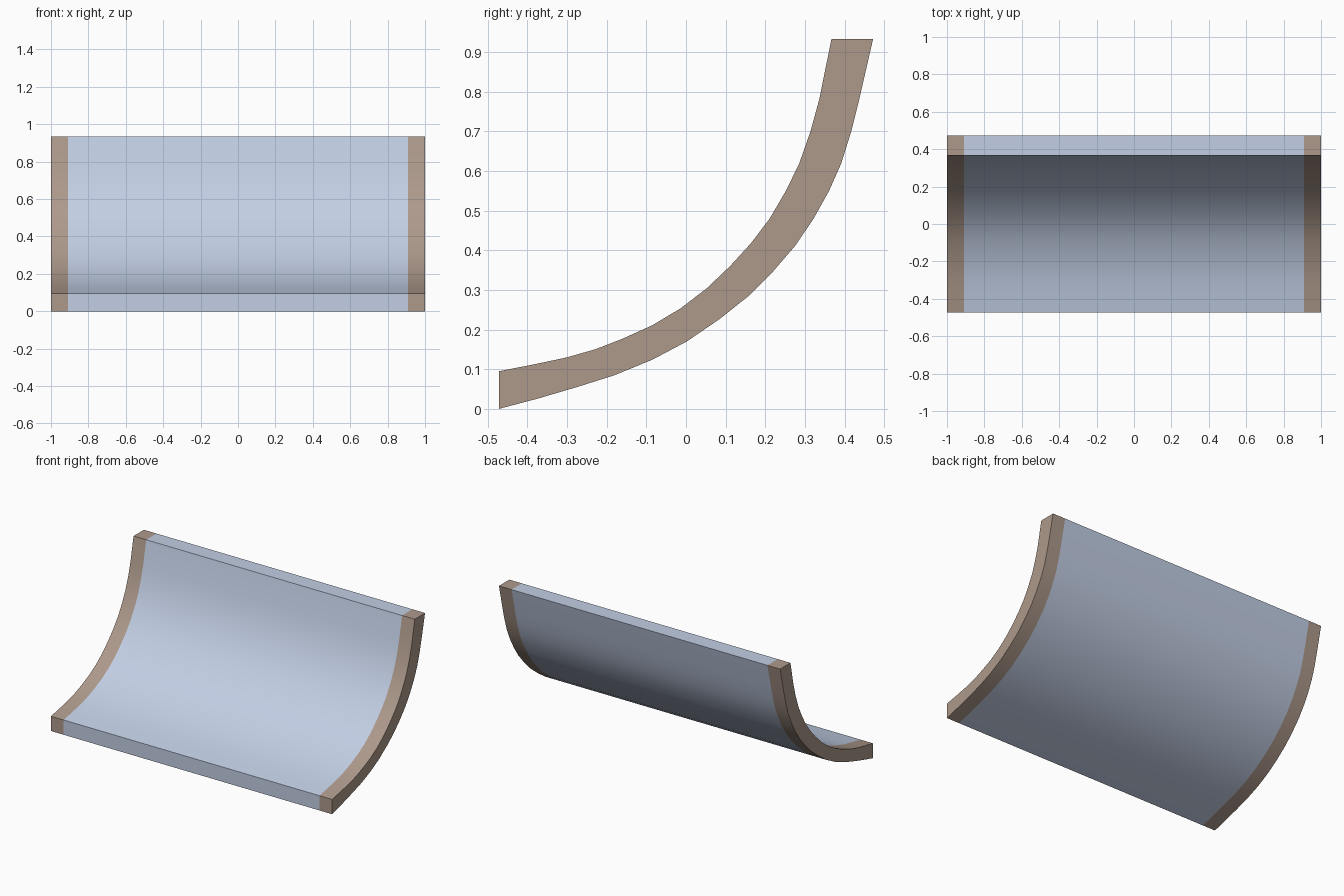
import bpy, bmesh, math

if "Cube" in bpy.data.objects:
    bpy.data.objects.remove(bpy.data.objects["Cube"])

# Cross-section (y, z): inner concave side and outer convex side
INNER = [(-.472, .095), (-.385, .112), (-.30, .13), (-.23, .15), (-.16, .177),
         (-.085, .211), (-.013, .254), (.052, .304), (.111, .36), (.164, .418),
         (.211, .48), (.252, .55), (.286, .62), (.314, .70), (.336, .78), (.367, .933)]
OUTER = [(-.472, 0), (-.37, .027), (-.275, .055), (-.18, .085), (-.085, .124),
         (.002, .17), (.084, .226), (.157, .284), (.22, .347), (.276, .412),
         (.322, .48), (.361, .55), (.392, .62), (.417, .70), (.437, .78), (.472, .933)]


def material(name, color):
    mat = bpy.data.materials.new(name)
    mat.diffuse_color = color
    mat.use_nodes = True
    mat.node_tree.nodes["Principled BSDF"].inputs["Base Color"].default_value = mat.diffuse_color
    return mat


def curved_slab(name, x0, x1, mat):
    """Extrude the curved cross-section from x0 to x1."""
    bm = bmesh.new()
    rows = [[[bm.verts.new((x, y, z)) for y, z in side] for side in (INNER, OUTER)]
            for x in (x0, x1)]
    (ia, oa), (ib, ob) = rows
    for k in range(len(INNER) - 1):
        bm.faces.new((ia[k], ib[k], ib[k + 1], ia[k + 1]))
        bm.faces.new((oa[k], oa[k + 1], ob[k + 1], ob[k]))
        bm.faces.new((ia[k], ia[k + 1], oa[k + 1], oa[k]))
        bm.faces.new((ib[k], ob[k], ob[k + 1], ib[k + 1]))
    for k in (0, -1):
        bm.faces.new((ia[k], oa[k], ob[k], ib[k]))
    bmesh.ops.recalc_face_normals(bm, faces=bm.faces)
    mesh = bpy.data.meshes.new(name)
    bm.to_mesh(mesh)
    bm.free()
    mesh.materials.append(mat)
    obj = bpy.data.objects.new(name, mesh)
    bpy.context.collection.objects.link(obj)
    bpy.ops.object.select_all(action='DESELECT')
    obj.select_set(True)
    bpy.context.view_layer.objects.active = obj
    bpy.ops.object.shade_smooth_by_angle(angle=math.radians(30))
    return obj


blue = material("blue_panel", (.54, .62, .78, 1))
brown = material("brown_edge", (.42, .32, .26, 1))

# Wide curved panel with an edge rail on each side
curved_slab("curved_panel", -.91, .91, blue)
curved_slab("left_edge_rail", -1, -.91, brown)
curved_slab("right_edge_rail", .91, 1, brown)
